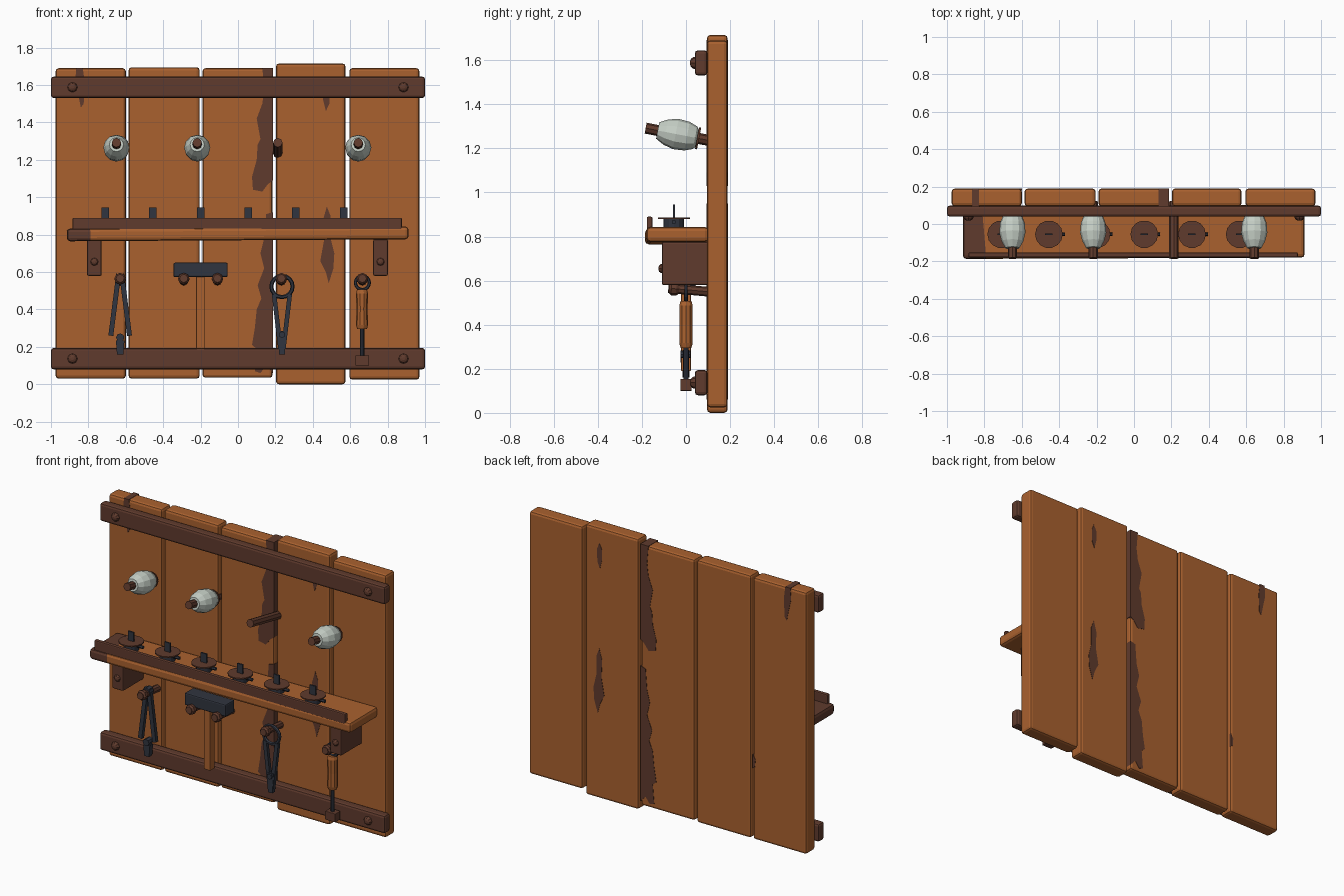
import bpy, bmesh
from math import pi, sin, cos
from mathutils import Vector, Matrix

cube = bpy.data.objects.get("Cube")
if cube:
    bpy.data.objects.remove(cube, do_unlink=True)


def material(name, rgb):
    m = bpy.data.materials.new(name)
    m.use_nodes = True
    color = (*rgb, 1)
    m.diffuse_color = color
    m.node_tree.nodes["Principled BSDF"].inputs["Base Color"].default_value = color
    return m


wood = material("orange wood", (0.40, 0.12, 0.028))
dark = material("dark brown wood", (0.115, 0.043, 0.026))
iron = material("blue grey iron", (0.03, 0.035, 0.05))
glass = material("pale ceramic", (0.56, 0.62, 0.56))


def finish(name, bm, mat):
    bmesh.ops.recalc_face_normals(bm, faces=bm.faces)
    mesh = bpy.data.meshes.new(name)
    bm.to_mesh(mesh)
    bm.free()
    mesh.materials.append(mat)
    ob = bpy.data.objects.new(name, mesh)
    bpy.context.collection.objects.link(ob)
    return ob


def box(name, x, y, z, mat, bevel=0.0):
    """Box from (low, high) ranges, with chamfered edges."""
    lo, hi = Vector((x[0], y[0], z[0])), Vector((x[1], y[1], z[1]))
    bm = bmesh.new()
    bmesh.ops.create_cube(bm, size=1, matrix=Matrix.Diagonal((*(hi - lo), 1)))
    if bevel:
        bmesh.ops.bevel(bm, geom=bm.edges[:], offset=bevel, segments=2,
                        profile=0.5, affect='EDGES')
    ob = finish(name, bm, mat)
    ob.location = (lo + hi) / 2
    return ob


def lathe(name, start, end, profile, mat, sides=10):
    """Solid of revolution; profile is (fraction along axis, radius)."""
    a, b = Vector(start), Vector(end)
    turn = (b - a).to_track_quat('Z', 'Y')
    bm = bmesh.new()
    rings = []
    for t, r in profile:
        rings.append([bm.verts.new(a.lerp(b, t) + turn @ Vector(
            (r * cos(2 * pi * i / sides), r * sin(2 * pi * i / sides), 0)))
            for i in range(sides)])
    for p, q in zip(rings, rings[1:]):
        for i in range(sides):
            j = (i + 1) % sides
            bm.faces.new((p[i], p[j], q[j], q[i]))
    bm.faces.new(rings[0])
    bm.faces.new(rings[-1])
    return finish(name, bm, mat)


def rod(name, start, end, r, mat, sides=10):
    return lathe(name, start, end, [(0, r), (1, r)], mat, sides)


def prism(name, outline, y0, y1, mat):
    """Outline in x and z pushed through a depth range."""
    bm = bmesh.new()
    face = bm.faces.new([bm.verts.new((x, y0, z)) for x, z in outline])
    out = bmesh.ops.extrude_face_region(bm, geom=[face])
    verts = [v for v in out["geom"] if isinstance(v, bmesh.types.BMVert)]
    bmesh.ops.translate(bm, verts=verts, vec=(0, y1 - y0, 0))
    return finish(name, bm, mat)


def bar(name, a, b, width, y0, y1, mat, width_end=None):
    """Flat bar between two points in the x-z plane."""
    a, b = Vector(a), Vector(b)
    d = (b - a).normalized()
    n = Vector((-d.y, d.x)) / 2
    w = width_end or width
    return prism(name, [a + n * width, b + n * w, b - n * w, a - n * width], y0, y1, mat)


def ring(name, center, r, tube, mat):
    bpy.ops.mesh.primitive_torus_add(major_segments=16, minor_segments=6, location=center,
                                     rotation=(pi / 2, 0, 0), major_radius=r, minor_radius=tube)
    ob = bpy.context.object
    ob.name = name
    ob.data.materials.append(mat)


def bolt(name, x, y, z, r):
    lathe(name, (x, y, z), (x, y - r * 0.8, z),
          [(-0.3, r), (0.3, r), (0.8, r * 0.7), (1, r * 0.3)], dark, 8)


# Back planks
planks = [(-0.975, -0.6, 0.03, 1.69), (-0.585, -0.205, 0.03, 1.695),
          (-0.19, 0.185, 0.035, 1.69), (0.203, 0.575, 0.0, 1.715), (0.595, 0.97, 0.025, 1.69)]
for i, (x0, x1, z0, z1) in enumerate(planks):
    box(f"plank_{i + 1}", (x0, x1), (0.095, 0.189), (z0, z1), wood, 0.016)

# Weathered stains running through the planks
stains = {
    "stain_tall": [(0.13, 1.692), (0.187, 1.692), (0.187, 1.09), (0.16, 1.07), (0.13, 1.03),
                   (0.08, 1.04), (0.075, 1.11), (0.1, 1.2), (0.105, 1.28), (0.12, 1.31),
                   (0.1, 1.42), (0.13, 1.5), (0.14, 1.58)],
    "stain_low": [(0.187, 0.92), (0.15, 0.91), (0.14, 0.78), (0.12, 0.7), (0.14, 0.62),
                  (0.105, 0.53), (0.125, 0.46), (0.1, 0.4), (0.09, 0.3), (0.075, 0.21),
                  (0.1, 0.19), (0.09, 0.07), (0.12, 0.06), (0.15, 0.1), (0.187, 0.06)],
    "stain_corner": [(-0.865, 1.692), (-0.83, 1.692), (-0.82, 1.62), (-0.825, 1.5),
                     (-0.84, 1.48), (-0.85, 1.53), (-0.87, 1.62)],
    "stain_upper": [(0.455, 1.58), (0.475, 1.62), (0.49, 1.58), (0.488, 1.5), (0.47, 1.46),
                    (0.455, 1.52)],
    "stain_middle": [(0.475, 0.95), (0.495, 0.9), (0.495, 0.78), (0.515, 0.7), (0.51, 0.62),
                     (0.485, 0.54), (0.47, 0.6), (0.44, 0.66), (0.46, 0.77), (0.455, 0.88)],
}
for name, outline in stains.items():
    prism(name, outline, 0.093, 0.191, dark)
prism("stain_edge", [(-0.6, 0.57), (-0.62, 0.54), (-0.615, 0.49), (-0.6, 0.48)],
      0.18, 0.191, dark)

# Cross battens with bolts
for name, z in (("upper", 1.588), ("lower", 0.137)):
    box(f"{name}_batten", (-1, 1), (0.04, 0.098), (z - 0.057, z + 0.057), dark, 0.014)
    for x in (-0.885, 0.885):
        bolt(f"{name}_batten_bolt", x, 0.04, z, 0.027)

# Shelf, slightly crooked, with a stained end
shelf = box("shelf", (-0.915, 0.912), (-0.183, 0.1), (0.77, 0.838), wood, 0.018)
bm = bmesh.new()
bm.from_mesh(shelf.data)
bmesh.ops.bisect_plane(bm, geom=bm.verts[:] + bm.edges[:] + bm.faces[:],
                       plane_co=(-0.8, 0, 0), plane_no=(1, 0.08, 0))
shelf.data.materials.append(dark)
for f in bm.faces:
    f.material_index = int(f.calc_center_median().x < -0.8)
bm.to_mesh(shelf.data)
bm.free()
shelf.rotation_euler = (0, -0.006, 0.004)
box("shelf_lip", (-0.885, 0.876), (-0.178, -0.152), (0.825, 0.89), dark, 0.006)

# Shelf brackets
for x in (-0.768, 0.762):
    box("shelf_bracket", (x - 0.039, x + 0.039), (-0.11, 0.1), (0.58, 0.775), dark, 0.008)
    bolt("bracket_bolt", x, -0.108, 0.655, 0.021)

# Row of small spools on the shelf
for i in range(6):
    x, y = -0.71 + i * 0.255, -0.055
    rod("spool_body", (x, y, 0.83), (x, y, 0.88), 0.046, iron, 12)
    rod("spool_disc", (x, y, 0.879), (x, y, 0.887), 0.074, dark, 14)
    box("spool_key", (x - 0.02, x + 0.02), (y - 0.005, y + 0.005), (0.88, 0.945), iron)
    rod("spool_pin", (x, y, 0.866), (x + 0.085, y, 0.866), 0.01, iron, 6)

# Upper pegs holding ceramic jars
for x, has_jar in ((-0.65, True), (-0.218, True), (0.213, False), (0.643, True)):
    back, front = (x, 0.12, 1.233), (x, -0.183, 1.292)
    rod("upper_peg", back, front, 0.025, dark, 8)
    if has_jar:
        lathe("jar", back, front,
              [(0.23, 0.04), (0.26, 0.052), (0.38, 0.066), (0.55, 0.07),
               (0.7, 0.058), (0.82, 0.038)], glass, 12)
        lathe("jar_collar", back, front, [(0.2, 0.05), (0.23, 0.05)], dark, 12)

# Lower pegs with knobs
for x in (-0.63, -0.29, -0.11, 0.232, 0.665):
    back, front = (x, 0.12, 0.548), (x, -0.08, 0.566)
    rod("lower_peg", back, front, 0.022, dark, 8)
    lathe("peg_knob", back, front,
          [(0.74, 0.02), (0.82, 0.031), (0.93, 0.031), (1, 0.018)], dark, 8)

# Tongs
for side in (-1, 1):
    bar("tongs_leg", (-0.63 + side * 0.008, 0.59), (-0.63 + side * 0.05, 0.26), 0.026,
        -0.012, 0.012, iron)
rod("tongs_hinge", (-0.63, -0.02, 0.57), (-0.63, 0.02, 0.57), 0.026, iron, 8)
bar("tongs_tip", (-0.63, 0.235), (-0.63, 0.16), 0.046, -0.016, 0.016, iron, 0.034)
rod("tongs_rivet", (-0.63, -0.024, 0.25), (-0.63, 0.02, 0.25), 0.022, iron, 8)

# Mallet hung across two pegs
box("mallet_head", (-0.345, -0.055), (-0.045, 0.045), (0.573, 0.65), iron, 0.008)
box("mallet_handle", (-0.224, -0.179), (-0.022, 0.022), (0.19, 0.58), wood, 0.004)

# Spring shears
ring("shears_spring", (0.235, 0, 0.523), 0.057, 0.011, iron)
for side in (-1, 1):
    bar("shears_arm", (0.235 + side * 0.042, 0.48), (0.235 + side * 0.008, 0.19), 0.024,
        -0.011, 0.011, iron)
bar("shears_blade", (0.235, 0.285), (0.235, 0.16), 0.05, -0.014, 0.014, iron, 0.03)
rod("shears_rivet", (0.235, -0.024, 0.265), (0.235, 0.02, 0.265), 0.017, iron, 8)

# Branding iron with turned handle
ring("iron_loop", (0.665, 0, 0.543), 0.037, 0.009, iron)
lathe("iron_handle", (0.663, 0, 0.295), (0.663, 0, 0.508),
      [(0, 0.026), (0.1, 0.032), (0.5, 0.03), (0.9, 0.032), (1, 0.026)], wood, 10)
rod("iron_shaft", (0.663, 0, 0.15), (0.663, 0, 0.3), 0.012, iron, 8)
box("iron_tip", (0.628, 0.7), (-0.026, 0.026), (0.1, 0.154), dark, 0.003)
